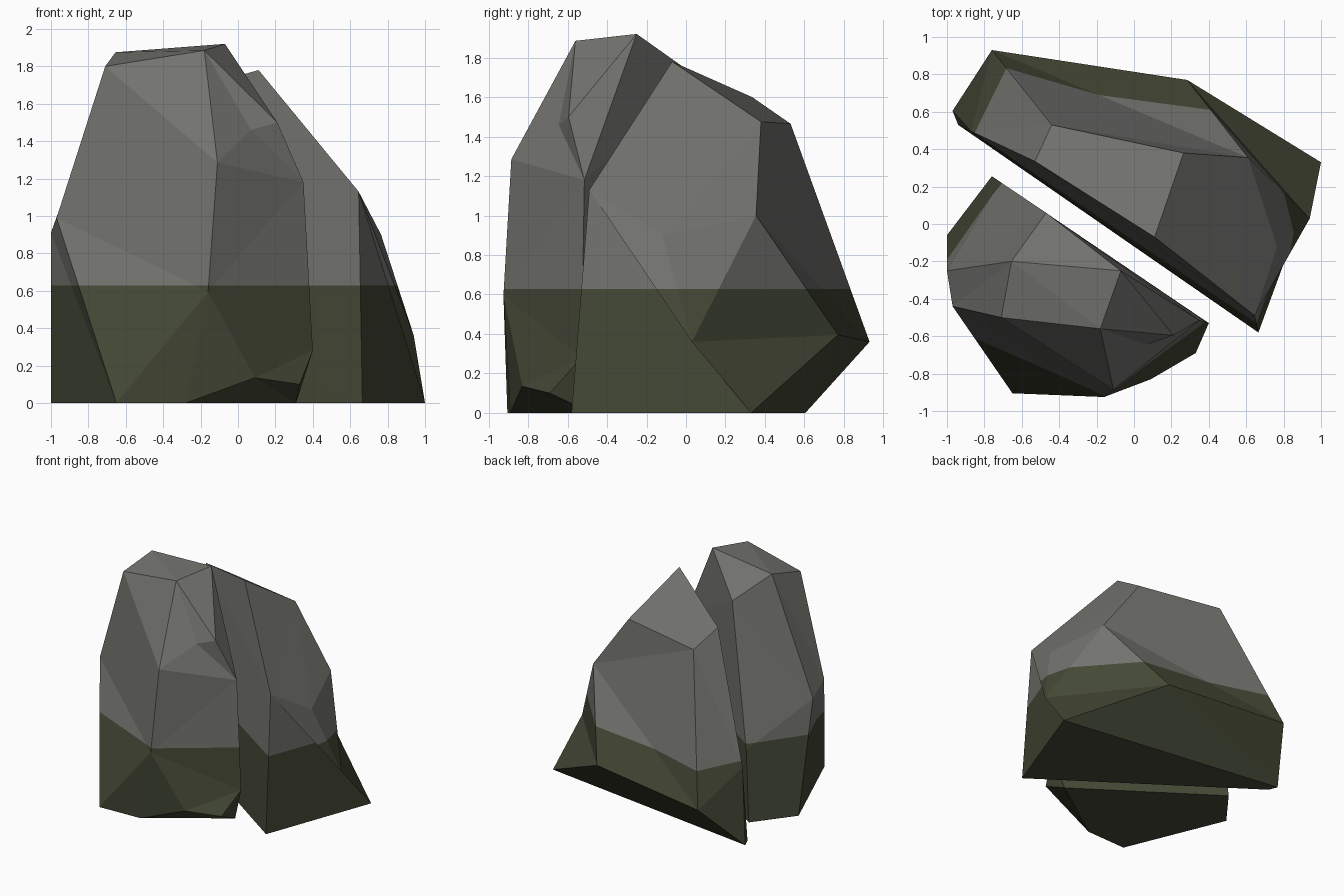
import bpy, bmesh

if "Cube" in bpy.data.objects:
    bpy.data.objects.remove(bpy.data.objects["Cube"])

MOSS_HEIGHT = 0.628


def material(name, rgb):
    m = bpy.data.materials.new(name)
    m.diffuse_color = (*rgb, 1)
    m.use_nodes = True
    m.node_tree.nodes["Principled BSDF"].inputs["Base Color"].default_value = m.diffuse_color
    return m


STONE = material("grey stone", (0.168, 0.168, 0.155))
MOSS = material("dark moss", (0.057, 0.064, 0.035))


def rock(name, corners, facets):
    """Faceted boulder: each facet is a word of corner letters; cut at the moss line."""
    bm = bmesh.new()
    v = {key: bm.verts.new(co) for key, co in corners.items()}
    for word in facets.split():
        bm.faces.new([v[key] for key in word])
    bmesh.ops.recalc_face_normals(bm, faces=bm.faces[:])
    bmesh.ops.triangulate(bm, faces=bm.faces[:])
    bmesh.ops.bisect_plane(bm, geom=bm.verts[:] + bm.edges[:] + bm.faces[:],
                           plane_co=(0, 0, MOSS_HEIGHT), plane_no=(0, 0, 1))
    for f in bm.faces:
        f.material_index = int(f.calc_center_median().z < MOSS_HEIGHT)
        f.smooth = False
    mesh = bpy.data.meshes.new(name)
    bm.to_mesh(mesh)
    bm.free()
    mesh.materials.append(STONE)
    mesh.materials.append(MOSS)
    bpy.context.collection.objects.link(bpy.data.objects.new(name, mesh))


# Tall front-left half of the split boulder: crown, shoulders, foot
rock("front_rock", {
    'A': (-0.655, -0.20, 1.875), 'B': (-0.07, -0.25, 1.92),
    'C': (-0.71, -0.50, 1.80), 'D': (-0.18, -0.56, 1.885),
    'E': (-0.47, 0.06, 1.70), 'F': (0.21, -0.595, 1.50), 'G': (0.35, -0.515, 1.18),
    'H': (-0.11, -0.885, 1.285), 'I': (-0.97, -0.44, 0.99), 'J': (-1.0, -0.25, 0.91),
    'K': (-0.16, -0.925, 0.595), 'L': (0.40, -0.53, 0.28), 'T': (-0.715, 0.225, 0.58),
    'M': (0.33, -0.69, 0.10), 'N': (0.09, -0.83, 0.135), 'O': (-0.65, -0.905, 0),
    'P': (-0.28, -0.89, 0), 'Q': (0.31, -0.48, 0), 'R': (-1.0, -0.06, 0),
    'S': (-0.76, 0.255, 0), 'X': (0.07, -0.645, 1.46)},
    "ACDB ABE BDF BFG DXF FXG GXH HXD DCH CHKI IKO AJIC EJA ETJ TRJ TSR IJRO "
    "BETSQLG KOP KPN KNML KLGH LMQ NPQM OPQSR")

# Lower, wider back-right half, with a flared foot at the back right
rock("back_rock", {
    'A': (0.11, -0.07, 1.78), 'B': (-0.53, 0.335, 1.60), 'C': (-0.44, 0.53, 1.465),
    'D': (0.265, 0.38, 1.475), 'E': (0.61, 0.355, 1.0), 'F': (0.645, -0.49, 1.13),
    'G': (0.765, -0.12, 0.90), 'H': (0.94, 0.03, 0.36), 'I': (0.285, 0.77, 0.395),
    'J': (-0.76, 0.93, 0.36), 'K': (1.0, 0.33, 0), 'L': (0.665, -0.58, 0),
    'M': (-0.97, 0.605, 0), 'N': (-0.94, 0.53, 0), 'Q': (-0.87, 0.495, 0.58)},
    "ADCB AFGED GHE FHG FKH FLK EHI HKI EIJ CEJ CDE BCQ CJQ QJM QMN "
    "JIKM ABQNLF LNMK")
